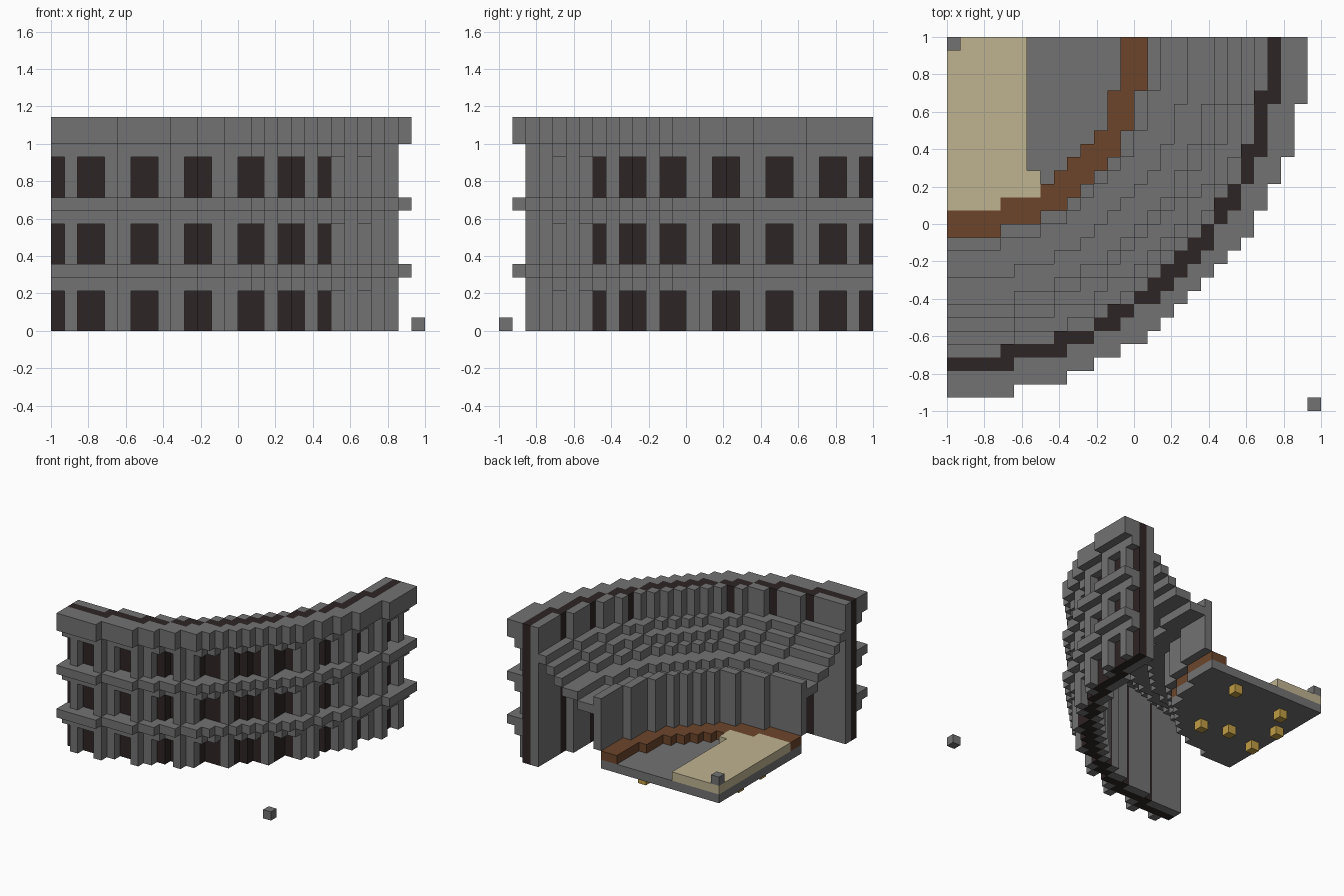
import bpy, bmesh, math
from mathutils import Vector

old = bpy.data.objects.get("Cube")
if old:
    bpy.data.objects.remove(old)

N, H = 28, 16            # plan size and height in blocks
S = 2 / N                # block size


def material(name, rgb):
    m = bpy.data.materials.new(name)
    m.use_nodes = True
    m.diffuse_color = (*rgb, 1)
    bsdf = m.node_tree.nodes["Principled BSDF"]
    bsdf.inputs["Base Color"].default_value = (*rgb, 1)
    bsdf.inputs["Roughness"].default_value = 0.9
    return m


stone = material("grey stone", (0.17, 0.17, 0.17))
dark = material("dark interior", (0.027, 0.018, 0.018))
sand = material("pale sand", (0.52, 0.45, 0.28))
wood = material("brown wood", (0.15, 0.06, 0.024))
gold = material("gold", (0.53, 0.34, 0.06))

AXES = [Vector(a) for a in ((1, 0, 0), (0, 1, 0), (0, 0, 1))]


def build(name, mat, cells):
    """Skin a set of (u, v, z) blocks; u runs from the left edge, v from the back."""
    cells = {(u, N - 1 - v, z) for u, v, z in cells}
    bm = bmesh.new()
    for c in cells:
        mid = Vector(c) + Vector((0.5, 0.5, 0.5))
        for i in range(3):
            for sign in (-1, 1):
                n = AXES[i] * sign
                if tuple(int(k) for k in Vector(c) + n) in cells:
                    continue
                a = AXES[(i + 1) % 3] / 2
                b = AXES[(i + 2) % 3] / 2 * sign
                p = mid + n / 2
                ring = (p - a - b, p + a - b, p + a + b, p - a + b)
                bm.faces.new([bm.verts.new((q.x * S - 1, q.y * S - 1, q.z * S)) for q in ring])
    bmesh.ops.remove_doubles(bm, verts=bm.verts, dist=S / 100)
    bmesh.ops.dissolve_limit(bm, angle_limit=0.01, verts=bm.verts, edges=bm.edges)
    mesh = bpy.data.meshes.new(name)
    bm.to_mesh(mesh)
    bm.free()
    mesh.materials.append(mat)
    bpy.context.collection.objects.link(bpy.data.objects.new(name, mesh))


def ring(lo, hi):
    """Plan cells whose distance from the arena corner lies between lo and hi."""
    return {(u, v) for u in range(N) for v in range(N) if lo <= math.hypot(u, v) < hi}


def stack(plan, z0, z1):
    return {(u, v, z) for u, v in plan for z in range(z0, z1)}


# Plan rings, from the arena outwards
DARK_IN, DARK_OUT, FACADE = 23.3, 24.4, 25.4
floor_plan = ring(0, 14.5)
kerb_plan = ring(12.57, 14.5)
facade_plan = ring(DARK_OUT, FACADE)

# Cornice outline: runs of equal depth, mirrored over the diagonal
runs = [(4, 26), (8, 25), (10, 24), (12, 23), (14, 22), (15, 21), (16, 20), (17, 19), (18, 18)]
cornice_plan = set()
for last, depth in runs:
    for u in range(last + 1):
        for v in range(depth + 1):
            cornice_plan |= {(u, v), (v, u)}
cornice_plan -= ring(0, FACADE)

# Outer wall
build("wall_core", dark, stack(ring(DARK_IN, DARK_OUT), 0, H))
build("wall_lining", stone, stack(ring(22.5, DARK_IN), 0, H))

# Arcade: openings are left out of the facade on each of three storeys
openings = {0, 2, 3, 6, 7, 10, 11, 14, 15, 17}
arcade = {(u, v, z) for u, v, z in stack(facade_plan, 0, H)
          if not (min(u, v) in openings and z % 5 < 3 and z < 13)}
build("arcade", stone, arcade)

for name, z0, z1 in (("lower_ledge", 4, 5), ("upper_ledge", 9, 10), ("cornice", 14, 16)):
    build(name, stone, stack(cornice_plan, z0, z1))

# Seating: thin steps rising to the wall, with a parapet over the arena
seating = set()
for lo, hi, top in ((15.5, 17.5, 9), (17.5, 19.5, 10), (19.5, 20.5, 11),
                    (20.5, 21.5, 12), (21.5, 22.5, 13)):
    seating |= stack(ring(lo, hi), top - 1, top)
build("seating", stone, seating)
build("parapet", stone, stack(ring(14.5, 15.5), 4, 10))

# Arena floor
build("arena_floor", stone, stack(floor_plan, 2, 3))
build("arena_kerb", wood, stack(kerb_plan, 3, 4))
sand_plan = {(u, v) for u, v in floor_plan - kerb_plan if u < 6 or (u < 7 and v > 9)}
build("sand", sand, stack(sand_plan, 3, 4))

# Gold blocks under the floor
studs = [(10, 1), (8, 9), (5, 8), (3, 2), (1, 5), (1, 9)]
build("gold_blocks", gold, stack(studs, 1, 2))

# Loose corner blocks
build("inner_corner_block", stone, {(0, 0, 4)})
build("outer_corner_block", stone, {(N - 1, N - 1, 0)})
